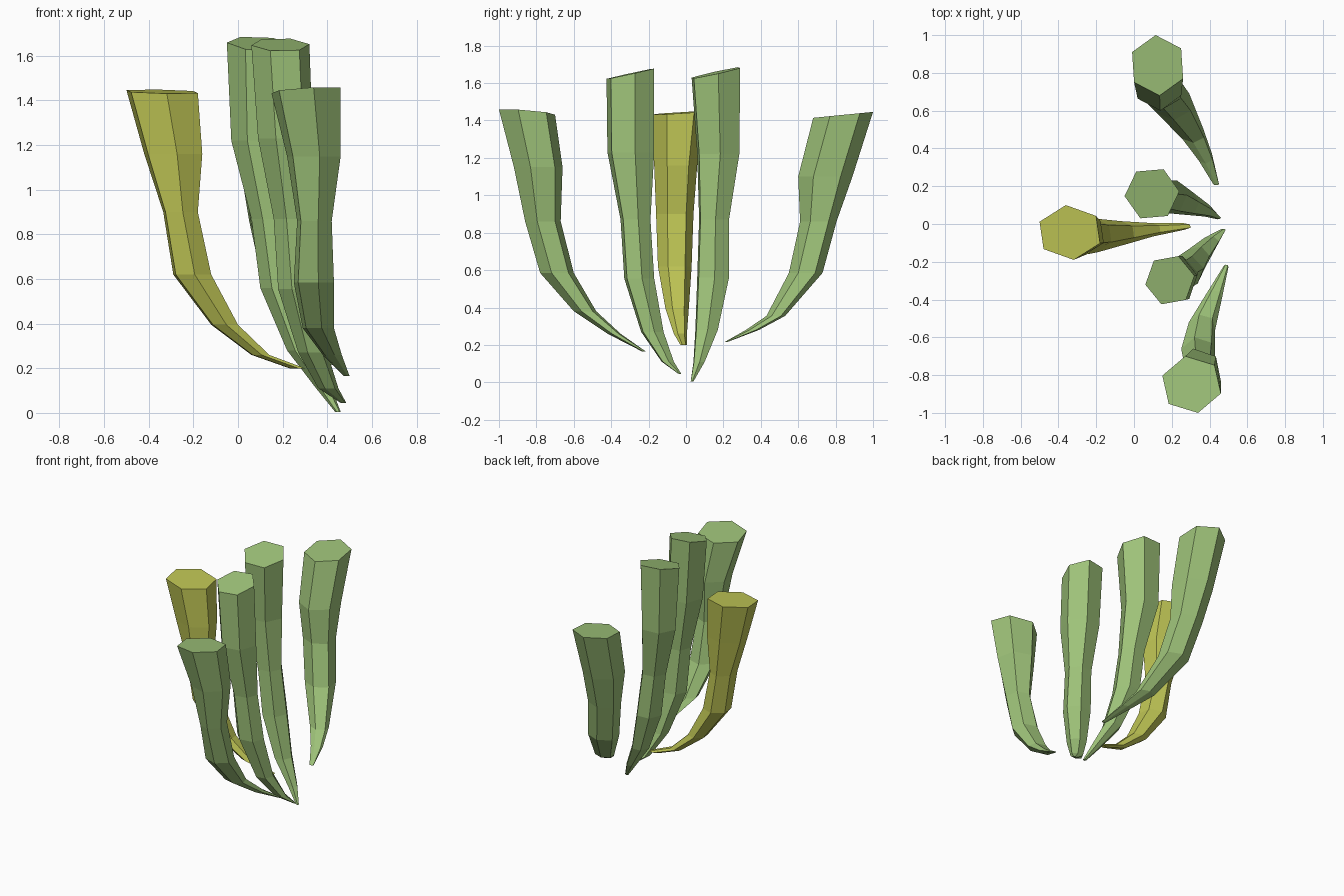
import bpy, bmesh, math


def material(name, colour):
    m = bpy.data.materials.new(name)
    m.diffuse_color = (*colour, 1)
    return m


green = material("leaf green", (0.34, 0.54, 0.19))
yellow = material("olive yellow", (0.52, 0.56, 0.09))


def stalk(name, mat, turn, slope, rings):
    """Loft six-sided sections, each (x min, x max, y min, y max, z), top first.
    turn rotates the hexagon; slope tilts the top cap in x and y."""
    unit = [(math.cos(math.radians(turn + 60 * i)), math.sin(math.radians(turn + 60 * i)))
            for i in range(6)]
    mx, my = max(p[0] for p in unit), max(p[1] for p in unit)
    bm = bmesh.new()
    loops = []
    for k, (x0, x1, y0, y1, z) in enumerate(rings):
        loop = []
        for ux, uy in unit:
            dx, dy = ux / mx * (x1 - x0) / 2, uy / my * (y1 - y0) / 2
            dz = dx * slope[0] + dy * slope[1] if k == 0 else 0
            loop.append(bm.verts.new(((x0 + x1) / 2 + dx, (y0 + y1) / 2 + dy, z + dz)))
        loops.append(loop)
    for a, b in zip(loops, loops[1:]):
        for i in range(6):
            j = (i + 1) % 6
            bm.faces.new((a[i], b[i], b[j], a[j]))
    bm.faces.new(loops[0])
    bm.faces.new(loops[-1][::-1])
    bmesh.ops.recalc_face_normals(bm, faces=bm.faces)
    me = bpy.data.meshes.new(name)
    bm.to_mesh(me)
    bm.free()
    me.materials.append(mat)
    bpy.context.collection.objects.link(bpy.data.objects.new(name, me))


# Short yellow stalk curving out to the left
stalk("yellow_stalk", yellow, 97, (-0.02, 0.06), [
    (-0.50, -0.18, -0.19, 0.10, 1.44), (-0.42, -0.16, -0.17, 0.06, 1.16),
    (-0.335, -0.18, -0.16, 0.04, 0.90), (-0.29, -0.12, -0.15, 0.03, 0.62),
    (-0.12, 0.0, -0.11, 0.015, 0.395), (0.06, 0.14, -0.065, 0.005, 0.26),
    (0.23, 0.30, -0.03, 0.005, 0.20)])

# Outer stalk at the back
stalk("back_stalk", green, 94, (0.0, 0.1), [
    (-0.01, 0.26, 0.68, 1.00, 1.43), (0.01, 0.25, 0.60, 0.89, 1.10),
    (0.05, 0.25, 0.61, 0.805, 0.86), (0.11, 0.30, 0.55, 0.73, 0.585),
    (0.25, 0.37, 0.43, 0.53, 0.355), (0.34, 0.415, 0.32, 0.39, 0.28),
    (0.42, 0.45, 0.205, 0.22, 0.215)])

# Two tall middle stalks
stalk("middle_back_stalk", green, 65, (-0.05, 0.22), [
    (-0.05, 0.24, 0.03, 0.29, 1.655), (-0.03, 0.22, 0.06, 0.285, 1.22),
    (0.06, 0.235, 0.07, 0.23, 0.87), (0.10, 0.28, 0.06, 0.23, 0.56),
    (0.22, 0.345, 0.05, 0.17, 0.28), (0.35, 0.42, 0.04, 0.10, 0.11),
    (0.435, 0.46, 0.025, 0.04, 0.005)])
stalk("middle_front_stalk", green, 70, (-0.02, 0.22), [
    (0.06, 0.32, -0.425, -0.17, 1.65), (0.09, 0.335, -0.42, -0.17, 1.23),
    (0.16, 0.335, -0.35, -0.19, 0.87), (0.18, 0.37, -0.33, -0.17, 0.555),
    (0.27, 0.40, -0.24, -0.12, 0.27), (0.36, 0.45, -0.13, -0.065, 0.11),
    (0.46, 0.485, -0.04, -0.025, 0.045)])

# Outer stalk at the front
stalk("front_stalk", green, 102, (0.06, -0.08), [
    (0.15, 0.46, -1.00, -0.70, 1.445), (0.22, 0.46, -0.92, -0.66, 1.15),
    (0.265, 0.42, -0.86, -0.67, 0.86), (0.25, 0.43, -0.78, -0.60, 0.585),
    (0.29, 0.43, -0.60, -0.48, 0.38), (0.38, 0.465, -0.42, -0.35, 0.26),
    (0.475, 0.50, -0.235, -0.215, 0.165)])
